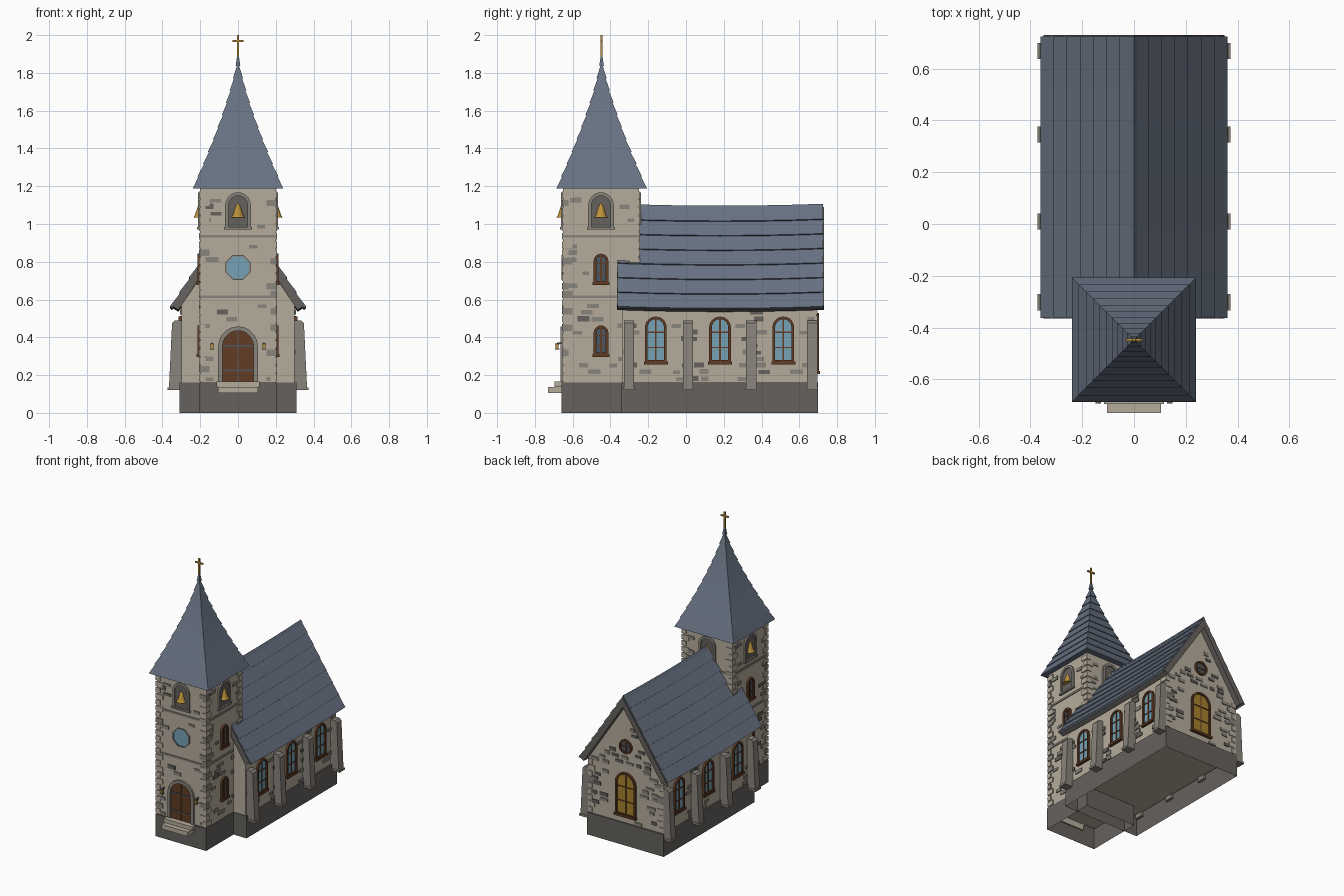
import bpy, bmesh, math, random
from mathutils import Matrix

random.seed(7)
if "Cube" in bpy.data.objects:
    bpy.data.objects.remove(bpy.data.objects["Cube"], do_unlink=True)


def material(name, *rgb):
    m = bpy.data.materials.new(name)
    m.use_nodes = True
    m.diffuse_color = (*rgb, 1)
    m.node_tree.nodes["Principled BSDF"].inputs["Base Color"].default_value = (*rgb, 1)
    return m


WALL = material("pale plaster", .46, .41, .33)
DARK = material("dark stone", .13, .12, .11)
TRIM = material("grey stone", .25, .23, .20)
SLATE = material("blue slate", .135, .165, .22)
WOOD = material("brown wood", .12, .045, .018)
GLASS = material("blue glass", .18, .36, .47)
DIM = material("dim glass", .07, .10, .13)
GOLD = material("brass", .50, .29, .04)
AMBER = material("amber glass", .38, .22, .025)


# Helpers: outlines lie in x-z and are extruded along y; walls face local -y
def prism(bm, pts, y0, y1, mat=0, cuts=1):
    rows = [[bm.verts.new((x, y0 + (y1 - y0) * i / cuts, z)) for x, z in pts]
            for i in range(cuts + 1)]
    faces = [bm.faces.new(rows[0]), bm.faces.new(rows[-1])]
    n = len(pts)
    for a, b in zip(rows, rows[1:]):
        for i in range(n):
            j = (i + 1) % n
            faces.append(bm.faces.new((a[i], a[j], b[j], b[i])))
    for f in faces:
        f.material_index = mat


def rect(x0, x1, z0, z1):
    return [(x0, z0), (x1, z0), (x1, z1), (x0, z1)]


def arch(u, w, z0, z1, n=10):
    r = w / 2
    top = [(u + r * math.cos(math.pi * i / n), z1 - r + r * math.sin(math.pi * i / n))
           for i in range(n + 1)]
    return [(u - r, z0), (u + r, z0)] + top


def disc(u, z, r, n=8):
    return [(u + r * math.cos(math.tau * (i + .5) / n), z + r * math.sin(math.tau * (i + .5) / n))
            for i in range(n)]


def ring(bm, outer, inner, y0, y1, mat=0):
    loops = [[bm.verts.new((x, y, z)) for x, z in p]
             for p, y in ((outer, y0), (outer, y1), (inner, y1), (inner, y0))]
    n = len(outer)
    for a, b in zip(loops, loops[1:] + loops[:1]):
        for i in range(n):
            j = (i + 1) % n
            bm.faces.new((a[i], a[j], b[j], b[i])).material_index = mat


def finish(name, bm, mats, loc=(0, 0, 0), angle=0):
    bmesh.ops.recalc_face_normals(bm, faces=bm.faces)
    mesh = bpy.data.meshes.new(name)
    bm.transform(Matrix.Translation(loc) @ Matrix.Rotation(math.radians(angle), 4, "Z"))
    bm.to_mesh(mesh)
    bm.free()
    for m in mats:
        mesh.materials.append(m)
    ob = bpy.data.objects.new(name, mesh)
    bpy.context.collection.objects.link(ob)
    return ob


def solid(name, mat, *parts):
    bm = bmesh.new()
    for pts, y0, y1 in parts:
        prism(bm, pts, y0, y1)
    return finish(name, bm, [mat])


# Arched window: frame, pane, glazing bars and sill
def window(name, loc, angle, u, w, z0, z1, pane):
    bm = bmesh.new()
    t = .014
    ring(bm, arch(u, w, z0, z1), arch(u, w - 2 * t, z0 + t, z1 - t), .01, -.014)
    prism(bm, arch(u, w - t, z0 + t / 2, z1 - t / 2), .01, -.004, 1)
    prism(bm, rect(u - .004, u + .004, z0, z1 - t), 0, -.009)
    for k in (.33, .66):
        z = z0 + (z1 - z0) * k
        prism(bm, rect(u - w / 2 + t, u + w / 2 - t, z - .003, z + .003), 0, -.009)
    prism(bm, rect(u - w / 2 - .006, u + w / 2 + .006, z0 - .008, z0 + .008), 0, -.02)
    finish(name, bm, [WOOD, pane], loc, angle)


# Scattered facing stones that avoid openings
def stones(name, loc, angle, u0, u1, z0, z1, chance, keep=(), gable=False):
    bm = bmesh.new()
    z = z0 + .01
    while z < z1 - .03:
        u = u0 + random.uniform(0, .05)
        while u < u1 - .03:
            w, h = random.uniform(.035, .07), random.uniform(.018, .028)
            free = all(u + w < a or u > b or z + h < c or z > d for a, b, c, d in keep)
            inside = u + w < u1 and (not gable or max(abs(u), abs(u + w)) < (1.0 - z) / 1.49)
            if free and inside and random.random() < chance:
                prism(bm, rect(u, u + w, z, z + h), .01, -.006, random.choice((0, 0, 1)))
            u += w + random.uniform(.01, .04)
        z += .035
    finish(name, bm, [TRIM, DARK], loc, angle)


# Alternating corner blocks
def quoins(name, x, y, sx, sy, z1):
    bm = bmesh.new()
    z, k = .17, 0
    while z < z1 - .03:
        a, b = (.05, .028) if k % 2 else (.028, .05)
        xs, ys = sorted((x + sx * .006, x - sx * a)), sorted((y + sy * .006, y - sy * b))
        prism(bm, rect(xs[0], xs[1], z, z + .034), ys[0], ys[1], 1 if random.random() < .15 else 0)
        z, k = z + .044, k + 1
    finish(name, bm, [WALL, TRIM])


# Plinths, open underneath
for name, w, y0, y1 in (("tower_plinth", .205, -.66, -.245), ("nave_plinth", .31, -.345, .70)):
    bm = bmesh.new()
    prism(bm, rect(-w, w, 0, .162), y0, y1)
    bm.normal_update()
    bmesh.ops.recalc_face_normals(bm, faces=bm.faces)
    bmesh.ops.delete(bm, geom=[f for f in bm.faces if f.normal.z < -.9], context="FACES")
    finish(name, bm, [DARK])

# Walls
solid("tower_walls", WALL, (rect(-.2, .2, .15, 1.195), -.65, -.25))
solid("nave_walls", WALL, ([(-.3, .15), (.3, .15), (.3, .59), (0, 1.04), (-.3, .59)], -.34, .69))
solid("tower_bands", TRIM, *[(rect(-.206, .206, z - .007, z + .007), -.656, -.244)
                             for z in (.615, .935)])
for sx in (1, -1):
    quoins("tower_front_quoins", sx * .2, -.65, sx, -1, 1.18)
    quoins("tower_back_quoins", sx * .2, -.25, sx, 1, 1.18)
    quoins("nave_back_quoins", sx * .3, .69, sx, 1, .57)

# Nave roof: slab with overlapping slate courses and a slight sag
def sag(bm):
    for v in bm.verts:
        v.co.z -= .01 * (1 - ((v.co.y - .18) / .545) ** 2)


bm = bmesh.new()
prism(bm, [(0, 1.09), (.35, .567), (.315, .545), (0, 1.02), (-.315, .545), (-.35, .567)],
      -.365, .73, cuts=6)
sag(bm)
finish("roof_slab", bm, [DARK])
bm = bmesh.new()
N = 7
for s in (1, -1):
    for i in range(N):
        x0, x1 = .355 * i / N, .355 * (i + 1) / N
        z0, z1 = 1.1 - .54 * i / N, 1.1 - .54 * (i + 1) / N
        prism(bm, [(s * x0, z0), (s * (x1 + .006), z1 + .004), (s * (x1 - .006), z1 - .006),
                   (s * x0, z0 - .016)], -.362, .724, cuts=6)
prism(bm, [(-.014, 1.084), (0, 1.107), (.014, 1.084)], -.25, .726, cuts=6)
sag(bm)
finish("roof_slates", bm, [SLATE])

# Spire: flared square tiers with small overhangs
bm = bmesh.new()
TY, N = -.447, 11
half = lambda t: .24 * (1 - t) ** 1.35
for i in range(N):
    t0, t1 = i / N, (i + 1) / N
    loops = []
    for t, extra in ((t0, .003 if i else 0), (t1, -.003)):
        h = max(half(t) + extra, .003)
        loops.append([bm.verts.new((a * h, TY + b * h, 1.188 + .712 * t))
                      for a, b in ((-1, -1), (1, -1), (1, 1), (-1, 1))])
    lo, hi = loops
    bm.faces.new(lo)
    bm.faces.new(hi)
    for k in range(4):
        bm.faces.new((lo[k], lo[k - 3], hi[k - 3], hi[k]))
finish("spire", bm, [SLATE])
solid("spire_cross", GOLD, (rect(-.005, .005, 1.87, 2.0), TY - .005, TY + .005),
      (rect(-.03, .03, 1.963, 1.973), TY - .005, TY + .005))

# Buttresses with foot slabs
for s in (1, -1):
    for y in (-.302, .01, .345, .668):
        solid("buttress", TRIM,
              ([(s * .29, .125), (s * .366, .125), (s * .349, .475), (s * .335, .49), (s * .29, .49)],
               y - .027, y + .027),
              (rect(s * .29, s * .373, .12, .135), y - .031, y + .031))

# Side windows and stonework
for s in (1, -1):
    side, tower = (s * .3, 0, 0), (s * .2, -.45, 0)
    ys = (-.16, .18, .515)
    for y in ys:
        window("nave_window", side, 90 * s, s * y, .115, .265, .51, GLASS)
    stones("nave_side_stones", side, 90 * s, -.69 if s < 0 else -.34, .34 if s < 0 else .69, .16, .56,
           .3, [(s * y - .075, s * y + .075, .24, .53) for y in ys])
    for z in (.305, .685):
        window("tower_side_window", tower, 90 * s, 0, .078, z, z + .158, DIM)

# Tower faces: belfry niche, bell and stones
openings = [(-.085, .085, .96, 1.18), (-.3, .3, .6, .63), (-.3, .3, .92, .95)]
sidewin = [(-.055, .055, .29, .48), (-.055, .055, .67, .86)]
frontwin = [(-.12, .12, .1, .48), (-.085, .085, .68, .86), (-.16, .16, .32, .39)]
for name, loc, ang, extra in (("front", (0, -.65, 0), 0, frontwin), ("left", (.2, -.45, 0), 90, sidewin),
                              ("right", (-.2, -.45, 0), -90, sidewin), ("back", (0, -.25, 0), 180, [])):
    stones(name + "_tower_stones", loc, ang, -.195, .195, .16 if extra else .75, 1.18, .3, openings + extra)
    bm = bmesh.new()
    ring(bm, arch(0, .135, .98, 1.168), arch(0, .1, .985, 1.15), .01, -.012)
    prism(bm, arch(0, .12, .98, 1.16), .01, -.003, 1)
    prism(bm, rect(-.075, .075, .972, .984), .01, -.016)
    finish(name + "_belfry_niche", bm, [TRIM, DARK], loc, ang)
    bm = bmesh.new()
    for r0, r1, z0, z1 in ((.036, .028, 1.035, 1.047), (.028, .014, 1.047, 1.09), (.014, .006, 1.09, 1.105)):
        bmesh.ops.create_cone(bm, cap_ends=True, segments=14, radius1=r0, radius2=r1, depth=z1 - z0,
                              matrix=Matrix.Translation((0, 0, (z0 + z1) / 2)))
    finish(name + "_bell", bm, [GOLD], loc, ang)

# Front rose window, door, steps and lanterns
FRONT = (0, -.65, 0)
bm = bmesh.new()
ring(bm, disc(0, .77, .071), disc(0, .77, .064), .01, -.01)
prism(bm, disc(0, .77, .066), .01, -.004, 1)
finish("front_rose_window", bm, [TRIM, GLASS], FRONT)
bm = bmesh.new()
ring(bm, arch(0, .21, .162, .458), arch(0, .165, .163, .435), .01, -.014, 0)
prism(bm, arch(0, .17, .163, .437), .01, -.005, 1)
for z in (.225, .355):
    prism(bm, rect(-.08, .08, z - .004, z + .004), 0, -.009, 2)
prism(bm, rect(-.0015, .0015, .165, .43), 0, -.007, 3)
for u in (-.012, .012):
    prism(bm, disc(u, .29, .005), 0, -.013, 4)
finish("front_door", bm, [TRIM, WOOD, DIM, DARK, GOLD], FRONT)
solid("door_steps", WALL, (rect(-.105, .105, .105, .138), -.73, -.65),
      (rect(-.115, .115, .138, .165), -.695, -.65))
for s in (1, -1):
    bm = bmesh.new()
    u = s * .138
    prism(bm, rect(u - .008, u + .008, .34, .362), -.024, -.04, 0)
    prism(bm, rect(u - .011, u + .011, .362, .368), -.021, -.043, 1)
    prism(bm, rect(u - .011, u + .011, .335, .341), -.021, -.043, 1)
    prism(bm, rect(u - .003, u + .003, .366, .373), .01, -.034, 1)
    finish("lantern", bm, [GOLD, DARK], FRONT)

# Back gable
BACK = (0, .69, 0)
window("back_window", BACK, 180, 0, .165, .215, .53, AMBER)
bm = bmesh.new()
ring(bm, disc(0, .72, .052, 12), disc(0, .72, .04, 12), .01, -.014)
prism(bm, disc(0, .72, .042, 12), .01, -.004, 1)
prism(bm, rect(-.004, .004, .68, .76), 0, -.009)
prism(bm, rect(-.04, .04, .716, .724), 0, -.009)
finish("back_round_window", bm, [WOOD, DIM], BACK, 180)
stones("back_gable_stones", BACK, 180, -.295, .295, .16, .98, .35,
       [(-.1, .1, .19, .55), (-.065, .065, .65, .79)], True)
